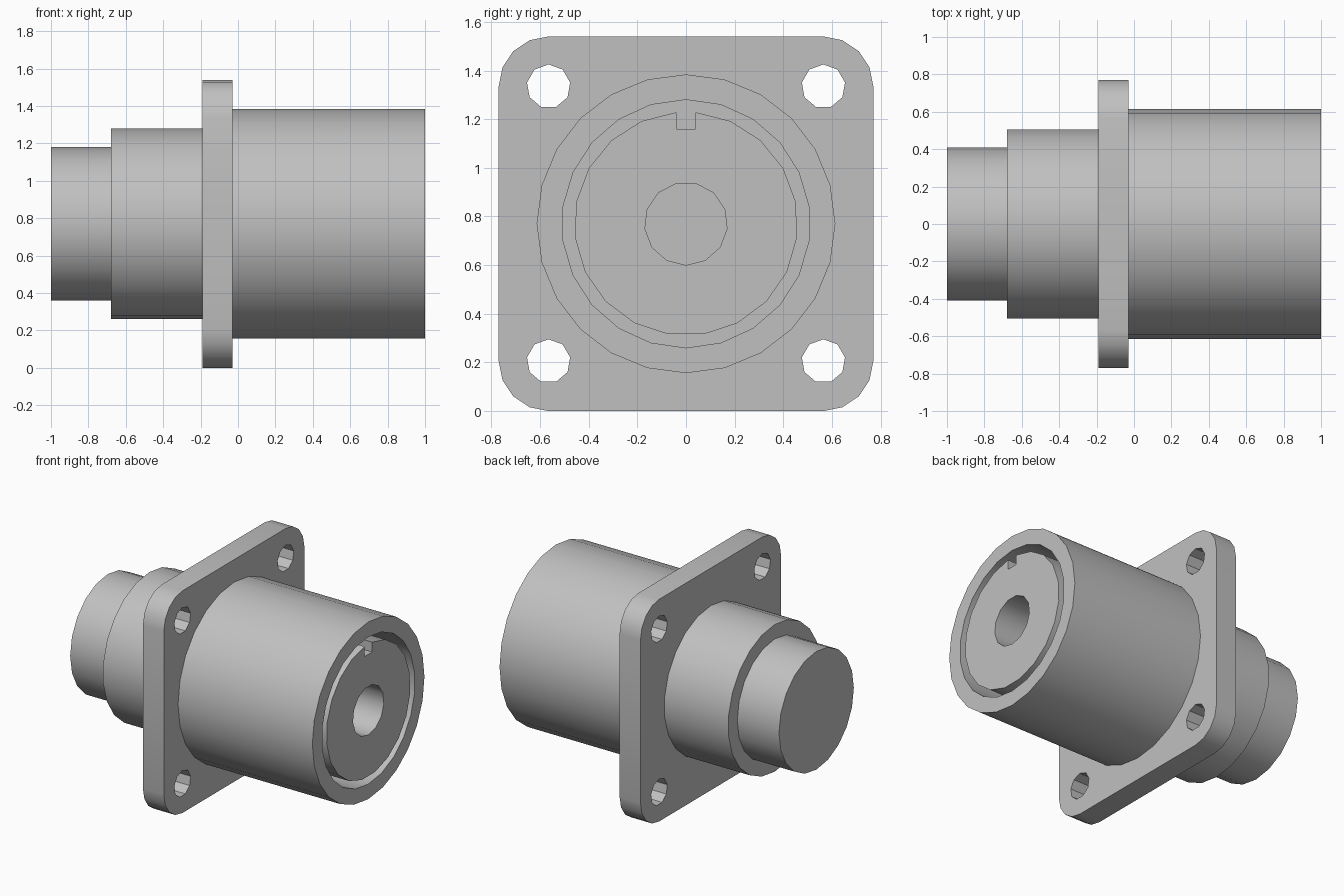
import bpy, bmesh, math

cube = bpy.data.objects.get("Cube")
if cube:
    bpy.data.objects.remove(cube, do_unlink=True)

AXIS_Z = 0.77      # height of the main axis, which runs along x
BORE_FLOOR = 0.0   # depth the socket is hollowed to

metal = bpy.data.materials.new("grey metal")
metal.use_nodes = True
metal.diffuse_color = (0.53, 0.53, 0.53, 1)
metal.node_tree.nodes["Principled BSDF"].inputs["Base Color"].default_value = metal.diffuse_color


def arc(r, start, sweep, steps, y=0.0, z=0.0):
    """Points on an arc, with angles in degrees clockwise from the top."""
    angles = [math.radians(start + sweep * i / steps) for i in range(steps + 1)]
    return [(y + r * math.sin(a), z + r * math.cos(a)) for a in angles]


def circle(r, sides, start=0, y=0.0, z=0.0):
    return arc(r, start, 360, sides, y, z)[:-1]


def prism(name, outline, x0, x1):
    """Extrude a y-z outline along the x axis."""
    bm = bmesh.new()
    face = bm.faces.new([bm.verts.new((x0, y, AXIS_Z + z)) for y, z in outline])
    side = bmesh.ops.extrude_face_region(bm, geom=[face])
    verts = [g for g in side["geom"] if isinstance(g, bmesh.types.BMVert)]
    bmesh.ops.translate(bm, verts=verts, vec=(x1 - x0, 0, 0))
    bmesh.ops.recalc_face_normals(bm, faces=bm.faces)
    mesh = bpy.data.meshes.new(name)
    bm.to_mesh(mesh)
    bm.free()
    mesh.materials.append(metal)
    obj = bpy.data.objects.new(name, mesh)
    bpy.context.collection.objects.link(obj)
    return obj


def activate(obj):
    bpy.ops.object.select_all(action='DESELECT')
    obj.select_set(True)
    bpy.context.view_layer.objects.active = obj


def cut(obj, cutter):
    cutter.hide_render = True
    mod = obj.modifiers.new("cut", 'BOOLEAN')
    mod.operation = 'DIFFERENCE'
    mod.solver = 'EXACT'
    mod.object = cutter
    activate(obj)
    bpy.ops.object.modifier_apply(modifier=mod.name)
    bpy.data.objects.remove(cutter, do_unlink=True)


# Stepped rear end
rear_stub = prism("rear_stub", circle(0.41, 20), -1.0, -0.68)
rear_collar = prism("rear_collar", circle(0.51, 22), -0.68, -0.19)

# Square mounting flange with rounded corners and four bolt holes
corner = 0.565
outline = []
for i, (sy, sz) in enumerate([(1, 1), (1, -1), (-1, -1), (-1, 1)]):
    outline += arc(0.205, 90 * i, 90, 4, sy * corner, sz * corner)
flange = prism("flange", outline, -0.19, -0.03)
for sy in (-1, 1):
    for sz in (-1, 1):
        hole = circle(0.09, 9, 0, sy * corner, sz * corner)
        cut(flange, prism("bolt_hole_cutter", hole, -0.3, 0.1))

# Front barrel, hollowed to a thin wall
barrel = prism("barrel", circle(0.614, 24), -0.03, 1.0)
cut(barrel, prism("bore_cutter", circle(0.51, 22), BORE_FLOOR, 1.1))

# Core inside the barrel, with a keyway at the top and a blind centre hole
half_key = 0.04
key_angle = math.degrees(math.asin(half_key / 0.46))
core_outline = arc(0.46, key_angle, 360 - 2 * key_angle, 19)
core_outline += [(-half_key, 0.39), (half_key, 0.39)]
core = prism("core", core_outline, BORE_FLOOR, 1.0)
cut(core, prism("centre_hole_cutter", circle(0.17, 13, 180), BORE_FLOOR + 0.01, 1.1))

# Smooth round walls, keep edges crisp
for part in (rear_stub, rear_collar, flange, barrel, core):
    activate(part)
    bpy.ops.object.shade_smooth_by_angle(angle=math.radians(30))
